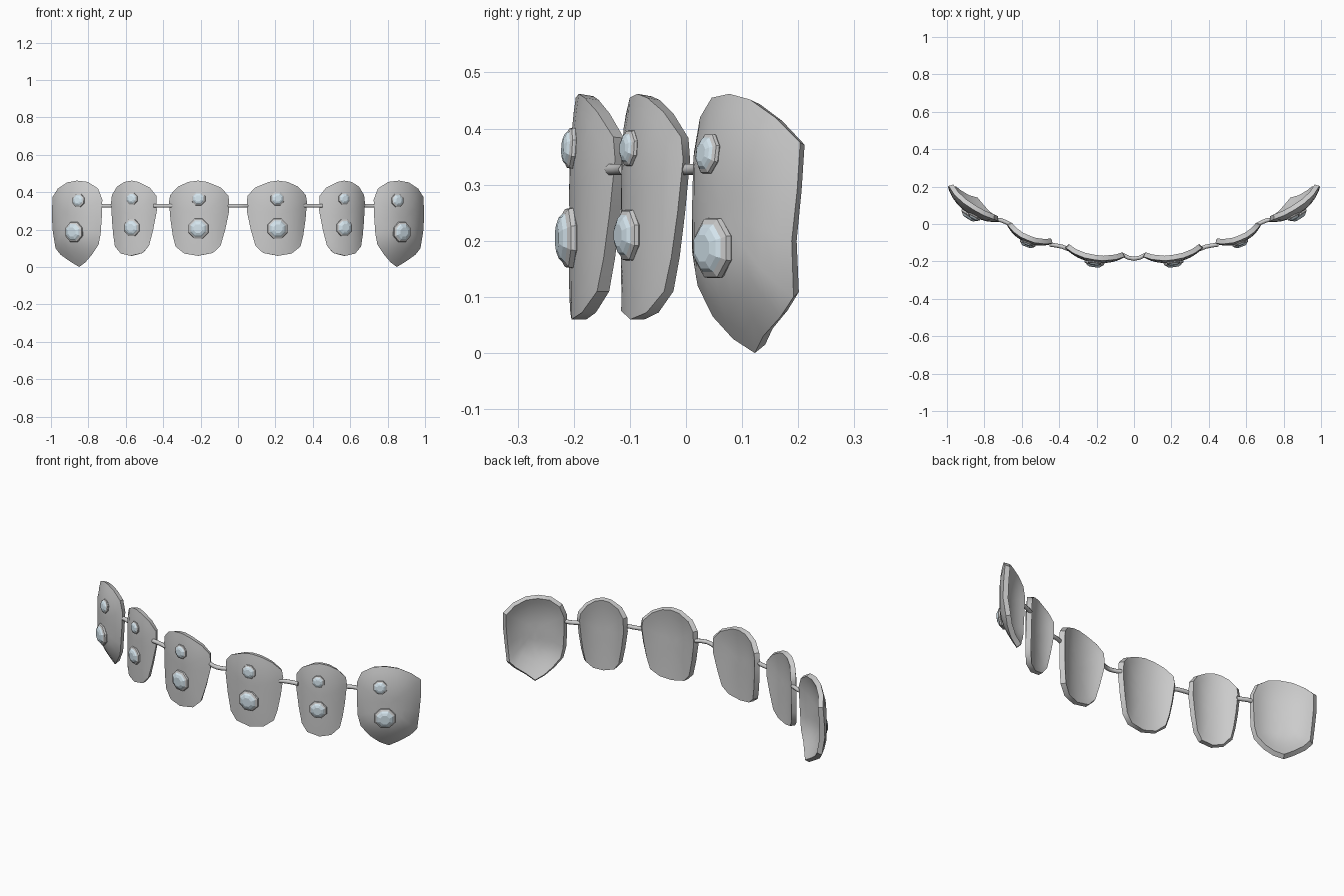
import bpy, bmesh, math
from mathutils import Vector, Matrix

if "Cube" in bpy.data.objects:
    bpy.data.objects.remove(bpy.data.objects["Cube"])

# Outlines as (sideways fraction, height)
INCISOR = [(0, .462), (-.3, .455), (-.74, .425), (-.98, .38), (-1, .3), (-.88, .2), (-.74, .115),
           (-.5, .075), (0, .06), (.45, .072), (.76, .11), (.86, .17), (.94, .25), (1, .345),
           (.96, .385), (.68, .43), (.32, .455)]
CANINE = [(-.1, .462), (-.5, .455), (-.85, .42), (-1, .36), (-1, .27), (-.97, .18), (-.88, .12),
          (-.6, .065), (-.3, .025), (0, .0), (.3, .03), (.66, .065), (.88, .1), (.95, .2),
          (1, .29), (1, .375), (.7, .42), (.3, .452)]

# mid x, mid y, yaw, half width, bulge, top droop, tip retreat, outline, gems (s, z, radius)
TEETH = {
    "central_cap": (.205, -.132, 8.6, .163, .053, .013, .0, INCISOR,
                    [(-.03, .205, .056), (-.03, .365, .038)]),
    "lateral_cap": (.549, -.037, 22, .132, .047, .013, .0, INCISOR,
                    [(-.05, .21, .047), (-.05, .365, .033)]),
    "canine_cap": (.85, .121, 35, .163, .053, .03, .075, CANINE,
                   [(-.12, .187, .056), (-.27, .355, .037)]),
}


def surface(t, s, z):
    """Point on the outer face of a cap."""
    mx, my, yaw, w, bulge, top, tip = t[:7]
    a = math.radians(yaw)
    d = .02 + bulge * (1 - abs(s) ** 2.4)
    d -= top * (max(0, z - .3) / .16) ** 2
    d -= tip * (max(0, .17 - z) / .17) ** 1.5
    return Vector((mx + s * w * math.cos(a) + d * math.sin(a),
                   my + s * w * math.sin(a) - d * math.cos(a), z))


def normal(t, s, z):
    e = .02
    du = surface(t, s + e, z) - surface(t, s - e, z)
    dz = surface(t, s, z + e) - surface(t, s, z - e)
    return du.cross(dz).normalized()


def finish(bm, name, mirror, angle=None, mat=None):
    if mirror:
        bmesh.ops.scale(bm, vec=(-1, 1, 1), verts=bm.verts)
    bmesh.ops.recalc_face_normals(bm, faces=bm.faces)
    me = bpy.data.meshes.new(name)
    bm.to_mesh(me)
    bm.free()
    ob = bpy.data.objects.new(name, me)
    bpy.context.collection.objects.link(ob)
    if mat:
        me.materials.append(mat)
    if angle:
        bpy.ops.object.select_all(action='DESELECT')
        ob.select_set(True)
        bpy.context.view_layer.objects.active = ob
        bpy.ops.object.shade_smooth_by_angle(angle=math.radians(angle))
    return ob


def bridge(bm, a, b):
    n = len(a)
    for i in range(n):
        bm.faces.new((a[i], a[(i + 1) % n], b[(i + 1) % n], b[i]))


def cap(name, t, mirror):
    """Curved shell: concentric rings outside, the same set inward inside."""
    bm = bmesh.new()
    rims = []
    for th in (0, .027):
        def vert(s, z):
            return bm.verts.new(surface(t, s, z) - normal(t, s, z) * th)
        rings = [[vert(s * k, .26 + (z - .26) * k) for s, z in t[7]]
                 for k in (1, .86, .68, .45, .22)]
        for a, b in zip(rings, rings[1:]):
            bridge(bm, a, b)
        c = vert(0, .26)
        last = rings[-1]
        for i in range(len(last)):
            bm.faces.new((last[i], last[(i + 1) % len(last)], c))
        rims.append(rings[0])
    bridge(bm, *rims)
    finish(bm, name, mirror, 35)


def lathe(name, profile, mat4, mirror, mat=None, sides=8):
    """Closed faceted turned solid from (radius, height) pairs."""
    bm = bmesh.new()
    rings = []
    for r, h in profile:
        rings.append([bm.verts.new(mat4 @ Vector((
            r * math.cos(math.tau * (i + .5) / sides), r * math.sin(math.tau * (i + .5) / sides), h)))
            for i in range(sides)])
    for a, b in zip(rings, rings[1:]):
        bridge(bm, a, b)
    bm.faces.new(rings[0])
    bm.faces.new(rings[-1])
    finish(bm, name, mirror, None, mat)


gem_mat = bpy.data.materials.new("pale_gem")
gem_mat.diffuse_color = (.66, .78, .85, 1)
gem_mat.use_nodes = True
gem_mat.node_tree.nodes["Principled BSDF"].inputs["Base Color"].default_value = gem_mat.diffuse_color

# Caps with bezels and cut gems
for side, mirror in (("right", False), ("left", True)):
    for name, t in TEETH.items():
        cap(f"{name}_{side}", t, mirror)
        for k, (s, z, r) in enumerate(t[8]):
            n = normal(t, s, z)
            m = Matrix.Translation(surface(t, s, z)) @ n.to_track_quat('Z', 'Y').to_matrix().to_4x4()
            m = m @ Matrix.Scale(r, 4)
            lathe(f"{name}_bezel_{k}_{side}", [(.85, -.3), (1.03, -.02), (1, .14), (.82, .24)], m, mirror)
            lathe(f"{name}_gem_{k}_{side}", [(.8, .1), (.82, .24), (.7, .36), (.45, .46)],
                  m, mirror, gem_mat)


# Connecting wires
def wire(name, pts, mirror=False):
    cu = bpy.data.curves.new(name, 'CURVE')
    cu.dimensions = '3D'
    cu.bevel_depth = .011
    cu.bevel_resolution = 1
    cu.use_fill_caps = True
    sp = cu.splines.new('POLY')
    sp.points.add(len(pts) - 1)
    for p, (x, y) in zip(sp.points, pts):
        p.co = (-x if mirror else x, y, .327, 1)
    bpy.context.collection.objects.link(bpy.data.objects.new(name, cu))


wire("centre_wire", [(-.06, -.165), (-.03, -.18), (0, -.186), (.03, -.18), (.06, -.165)])
for side, mirror in (("right", False), ("left", True)):
    wire(f"inner_wire_{side}", [(.35, -.135), (.385, -.121), (.415, -.115), (.45, -.11)], mirror)
    wire(f"outer_wire_{side}", [(.655, -.005), (.685, .01), (.71, .02), (.745, .025)], mirror)
